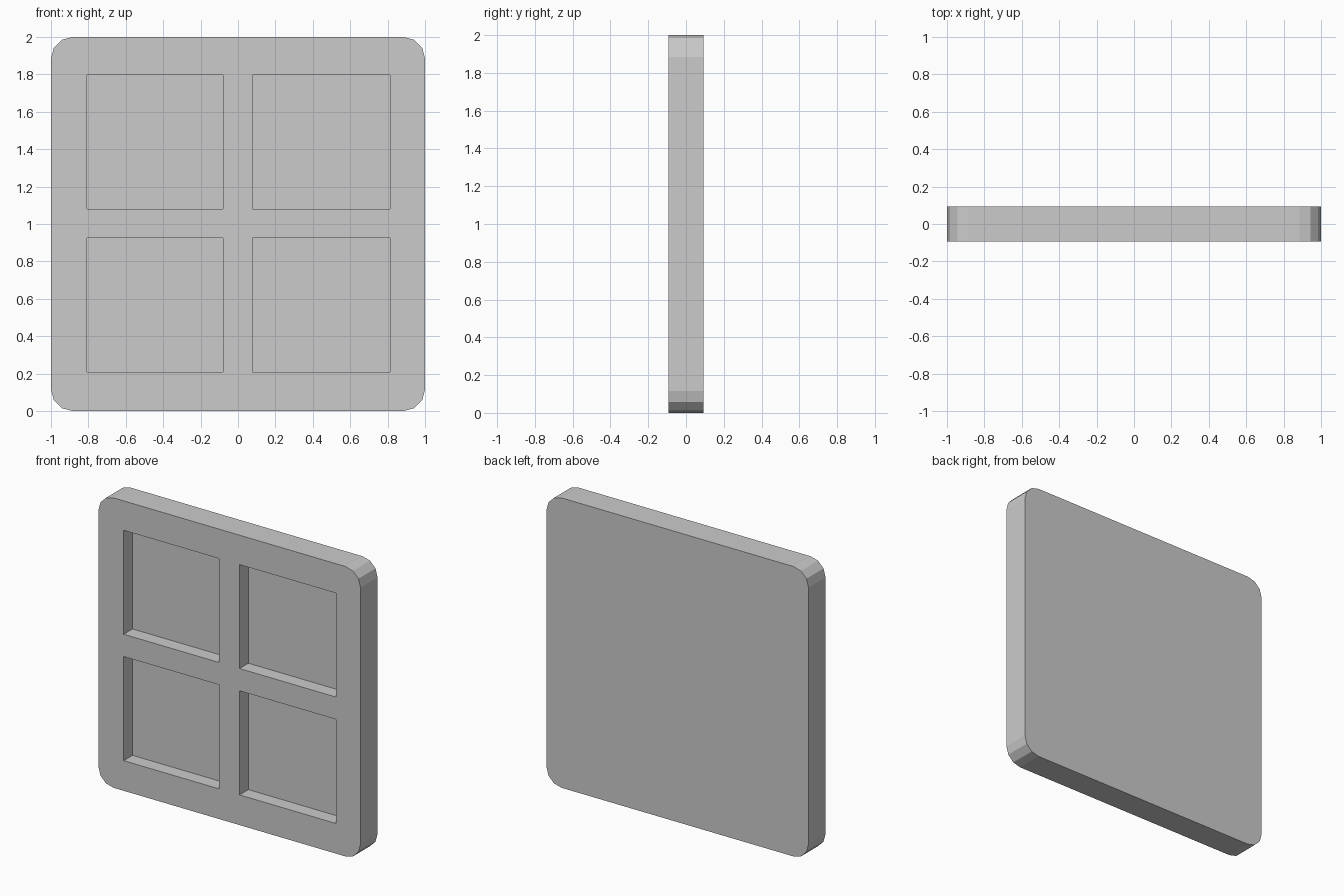
import bpy, bmesh
from mathutils import Matrix, Vector

if "Cube" in bpy.data.objects:
    bpy.data.objects.remove(bpy.data.objects["Cube"])

HALF_T = 0.093      # half the panel thickness
FLOOR_Y = 0.003     # depth at which the recesses stop


def add_box(bm, x, y, z):
    """Add a box spanning the given (min, max) ranges."""
    centre = Vector([(a + b) / 2 for a, b in (x, y, z)])
    size = [b - a for a, b in (x, y, z)] + [1]
    mat = Matrix.Translation(centre) @ Matrix.Diagonal(size)
    bmesh.ops.create_cube(bm, size=1, matrix=mat)


def to_object(bm, name):
    bmesh.ops.recalc_face_normals(bm, faces=bm.faces[:])
    mesh = bpy.data.meshes.new(name)
    bm.to_mesh(mesh)
    bm.free()
    obj = bpy.data.objects.new(name, mesh)
    bpy.context.collection.objects.link(obj)
    return obj


# Window panel with its four outline corners rounded in three segments
bm = bmesh.new()
add_box(bm, (-1, 1), (-HALF_T, HALF_T), (0, 2))
corners = [e for e in bm.edges
           if abs(e.verts[0].co.y - e.verts[1].co.y) > 0.01]
bmesh.ops.bevel(bm, geom=corners, offset=0.115, offset_type='OFFSET',
                segments=3, profile=0.5, affect='EDGES')
panel = to_object(bm, "window_panel")

# Four rectangular pane recesses cut from the front
bm = bmesh.new()
for x in ((-0.807, -0.08), (0.077, 0.813)):
    for z in ((0.208, 0.926), (1.08, 1.797)):
        add_box(bm, x, (-HALF_T - 0.1, FLOOR_Y), z)
cutter = to_object(bm, "pane_cutter")
cutter.hide_render = True
cutter.display_type = 'WIRE'

cut = panel.modifiers.new("pane_recesses", 'BOOLEAN')
cut.operation = 'DIFFERENCE'
cut.solver = 'EXACT'
cut.object = cutter

# Apply the cut and discard the helper
bpy.context.view_layer.objects.active = panel
panel.select_set(True)
bpy.ops.object.modifier_apply(modifier=cut.name)
bpy.data.objects.remove(cutter)
